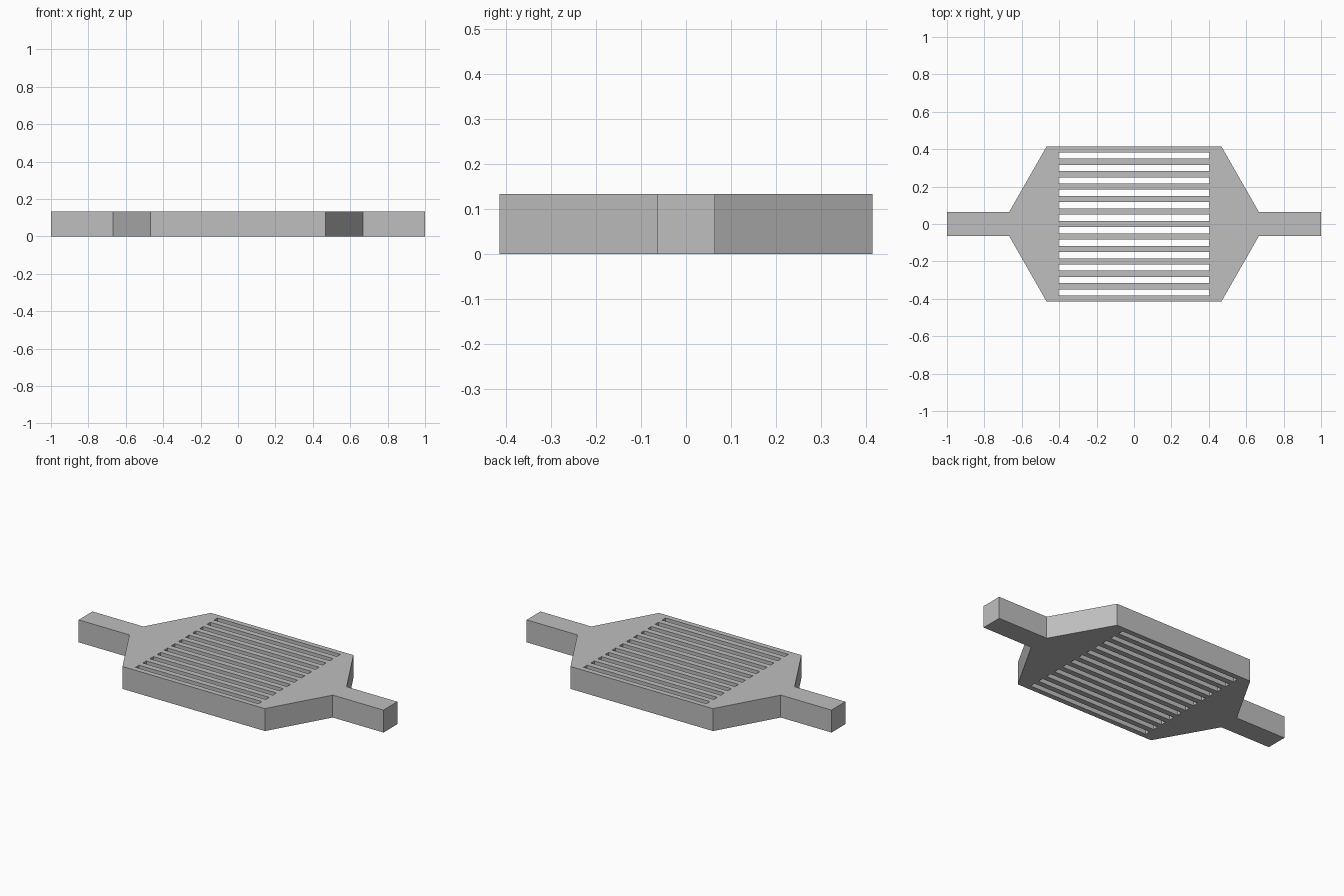
import bpy
import bmesh

cube = bpy.data.objects.get("Cube")
if cube:
    bpy.data.objects.remove(cube, do_unlink=True)

HEIGHT = 0.133
HALF_DEPTH = 0.415
SLOT_COUNT, PITCH, SLOT_WIDTH, SLOT_HALF_LENGTH = 12, 0.0667, 0.033, 0.403

# Single plain grey
grey = bpy.data.materials.new("plain grey")
grey.use_nodes = True
colour = (0.52, 0.52, 0.52, 1)
grey.diffuse_color = colour
grey.node_tree.nodes["Principled BSDF"].inputs["Base Color"].default_value = colour


def add_loop(curve, points):
    spline = curve.splines.new("POLY")
    spline.points.add(len(points) - 1)
    for point, (x, y) in zip(spline.points, points):
        point.co = (x, y, 0, 1)
    spline.use_cyclic_u = True


# Plate outline: hexagonal body with a square channel at each end
curve = bpy.data.curves.new("plate_profile", "CURVE")
curve.dimensions = "2D"
curve.fill_mode = "BOTH"
curve.extrude = HEIGHT / 2
quarter = [(1, 0.065), (0.667, 0.065), (0.467, HALF_DEPTH)]
upper = quarter + [(-x, y) for x, y in reversed(quarter)]
add_loop(curve, upper + [(x, -y) for x, y in reversed(upper)])

# Row of through slots
for i in range(SLOT_COUNT):
    y = (i - (SLOT_COUNT - 1) / 2) * PITCH
    a, b, s = y - SLOT_WIDTH / 2, y + SLOT_WIDTH / 2, SLOT_HALF_LENGTH
    add_loop(curve, [(-s, a), (s, a), (s, b), (-s, b)])

# Turn the extruded profile into one closed mesh standing on the ground
profile = bpy.data.objects.new("plate_profile", curve)
bpy.context.collection.objects.link(profile)
bpy.context.view_layer.update()
evaluated = profile.evaluated_get(bpy.context.evaluated_depsgraph_get())
mesh = bpy.data.meshes.new_from_object(evaluated)
bpy.data.objects.remove(profile, do_unlink=True)

bm = bmesh.new()
bm.from_mesh(mesh)
bmesh.ops.remove_doubles(bm, verts=bm.verts, dist=0.0001)
bmesh.ops.translate(bm, verts=bm.verts, vec=(0, 0, HEIGHT / 2))
bmesh.ops.recalc_face_normals(bm, faces=bm.faces)
for face in bm.faces:
    face.smooth = False
    face.material_index = 0
bm.to_mesh(mesh)
bm.free()

mesh.name = "slotted_plate"
mesh.materials.clear()
mesh.materials.append(grey)
plate = bpy.data.objects.new("slotted_plate", mesh)
bpy.context.collection.objects.link(plate)
